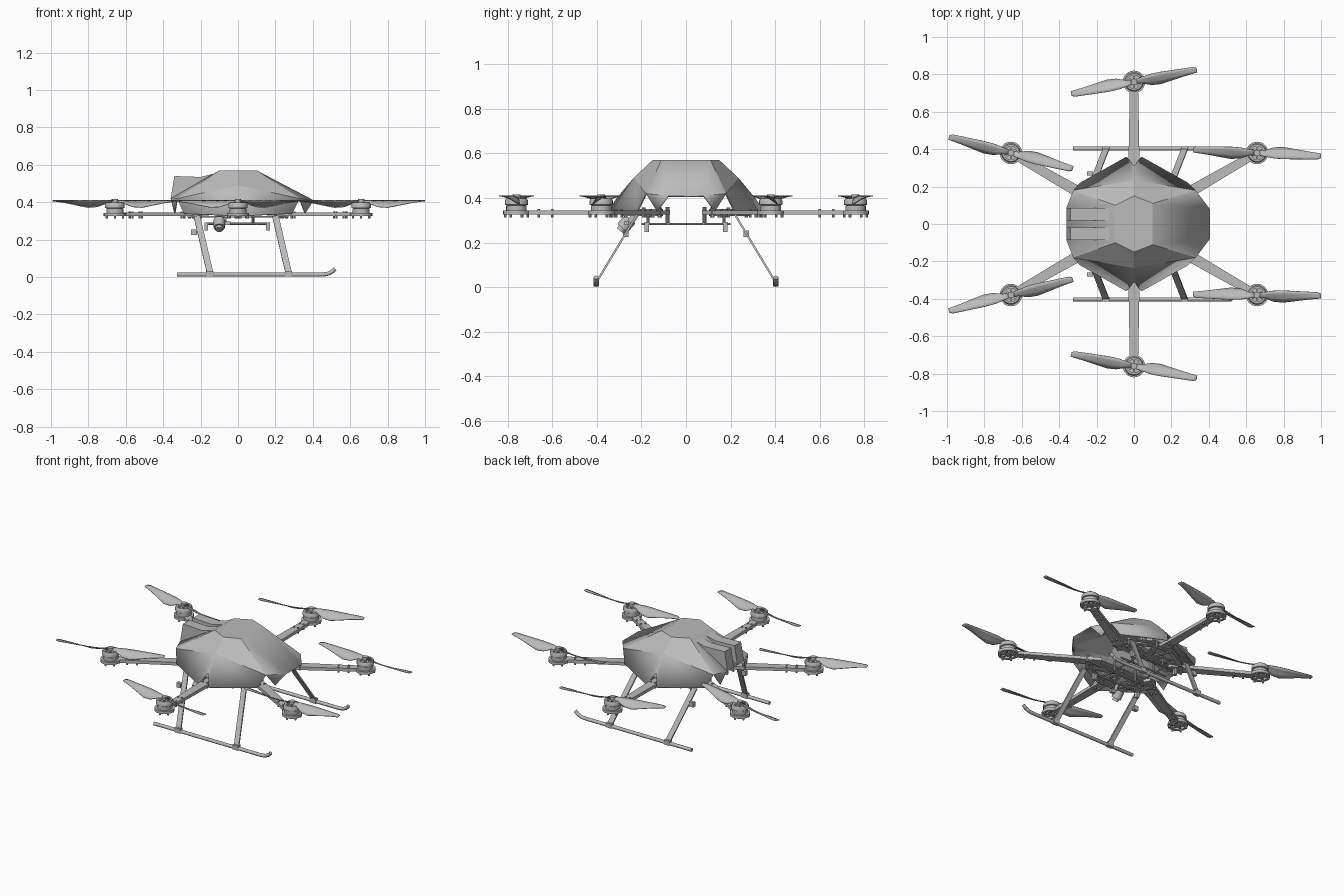
import bpy
import bmesh
from math import radians, cos, sin, pi
from mathutils import Vector, Matrix

old = bpy.data.objects.get("Cube")
if old:
    bpy.data.objects.remove(old)

grey = bpy.data.materials.new("light_grey")
grey.use_nodes = True
COLOUR = (0.5, 0.5, 0.5, 1)
grey.diffuse_color = COLOUR
grey.node_tree.nodes["Principled BSDF"].inputs["Base Color"].default_value = COLOUR


def finish(name, bm, smooth=None):
    """Turn a bmesh into a named, coloured object."""
    bmesh.ops.recalc_face_normals(bm, faces=bm.faces)
    mesh = bpy.data.meshes.new(name)
    bm.to_mesh(mesh)
    bm.free()
    mesh.materials.append(grey)
    obj = bpy.data.objects.new(name, mesh)
    bpy.context.collection.objects.link(obj)
    if smooth:
        bpy.ops.object.select_all(action='DESELECT')
        obj.select_set(True)
        bpy.context.view_layer.objects.active = obj
        bpy.ops.object.shade_smooth_by_angle(angle=radians(smooth))
    return obj


def strut(bm, a, b, width, thick, side=None, taper=1.0):
    """Flat bar from a to b; side is the direction of its width."""
    a, b = Vector(a), Vector(b)
    along = (b - a).normalized()
    side = Vector(side) if side else Vector((0, 0, 1)).cross(along)
    side = (side - along * side.dot(along)).normalized()
    up = along.cross(side)
    ends = []
    for p, w in ((a, width), (b, width * taper)):
        ends.append([bm.verts.new(p + side * w / 2 * s + up * thick / 2 * t)
                     for s, t in ((1, 1), (-1, 1), (-1, -1), (1, -1))])
    bm.faces.new(ends[0])
    bm.faces.new(ends[1])
    for i in range(4):
        j = (i + 1) % 4
        bm.faces.new((ends[0][i], ends[0][j], ends[1][j], ends[1][i]))


def rod(bm, a, b, radius, sides=10):
    a, b = Vector(a), Vector(b)
    turn = (b - a).to_track_quat('Z', 'Y').to_matrix().to_4x4()
    bmesh.ops.create_cone(bm, cap_ends=True, segments=sides, radius1=radius, radius2=radius,
                          depth=(b - a).length, matrix=Matrix.Translation((a + b) / 2) @ turn)


def lathe(bm, centre, profile, sides=24):
    """Closed (radius, z) profile turned about a vertical axis."""
    rings = []
    for k in range(sides):
        t = 2 * pi * k / sides
        rings.append([bm.verts.new((centre[0] + r * cos(t), centre[1] + r * sin(t), z))
                      for r, z in profile])
    n = len(profile)
    for k in range(sides):
        p, q = rings[k], rings[(k + 1) % sides]
        for i in range(n):
            j = (i + 1) % n
            bm.faces.new((p[i], p[j], q[j], q[i]))


def add_mirror(obj):
    obj.modifiers.new("mirror", 'MIRROR').use_axis = (False, True, False)


# Faceted shell, half built and mirrored
shell_points = dict(
    top_f=(.10, .11, .57), top_b=(-.10, .10, .57), top_s=(0, .15, .57), mid_f=(.10, 0, .57),
    mid_b=(-.10, 0, .57), shoulder=(0, .235, .49), nose_c=(.405, 0, .41), nose=(.405, .08, .41),
    foot_f=(.36, .13, .34), notch_f=(.33, .18, .42), hem_f=(.29, .22, .34), side_f=(.04, .36, .33),
    notch_s=(0, .31, .40), side_b=(-.04, .36, .33), hem_b=(-.29, .22, .34),
    notch_b=(-.325, .18, .42), foot_b=(-.34, .13, .34), tail=(-.36, .09, .42), tail_c=(-.36, 0, .42))
shell_faces = (
    "mid_f top_f top_s top_b mid_b", "nose_c nose top_f mid_f", "nose notch_f top_f",
    "nose foot_f notch_f", "top_f notch_f shoulder", "top_f shoulder top_s",
    "notch_f hem_f shoulder", "hem_f side_f shoulder", "side_f notch_s shoulder",
    "notch_s side_b shoulder", "side_b hem_b shoulder", "hem_b notch_b shoulder",
    "notch_b top_b shoulder", "top_b top_s shoulder", "notch_b foot_b tail",
    "tail top_b notch_b", "tail_c mid_b top_b tail")
bm = bmesh.new()
verts = {key: bm.verts.new(co) for key, co in shell_points.items()}
for names in shell_faces:
    bm.faces.new([verts[n] for n in names.split()])
shell = finish("body_shell", bm, 25)
add_mirror(shell)
wall = shell.modifiers.new("wall", 'SOLIDIFY')
wall.thickness = .006

# Rear scoop: two blocks with an open slot between them
bm = bmesh.new()
outline = ((-.36, .42), (-.34, .54), (-.2, .535), (-.08, .565), (-.08, .5))
walls = [[bm.verts.new((x, y, z)) for x, z in outline] for y in (.018, .085)]
for w in walls:
    bm.faces.new(w)
for i in range(len(outline)):
    j = (i + 1) % len(outline)
    bm.faces.new((walls[0][i], walls[0][j], walls[1][j], walls[1][i]))
add_mirror(finish("rear_scoop", bm))

# Arms, motors and propellers: heading, propeller angle, spin
ROTORS = ((30, -2.5, -1), (90, 10.5, 1), (150, -14, -1), (210, 14, 1), (270, -10.5, -1), (330, -1, 1))
REACH = .76
BLADE = ((.012, .012, -.012, .008), (.05, .018, -.02, .018), (.09, .024, -.034, .034),
         (.14, .026, -.038, .038), (.2, .024, -.03, .026), (.27, .022, -.02, .012),
         (.325, .02, -.014, .004), (.342, .012, -.012, .002))
for heading, prop_angle, spin in ROTORS:
    d = Vector((cos(radians(heading)), sin(radians(heading)), 0))
    side = Vector((-d.y, d.x, 0))
    hub = d * REACH
    tag = str(heading)

    bm = bmesh.new()
    lift = Vector((0, 0, .335))
    strut(bm, d * .2 + lift, hub - d * .04 + lift, .064, .02, taper=.7)
    for r in (.27, .34, .6, .66):
        for s in (-1, 1):
            p = d * r + side * .014 * s
            rod(bm, p + Vector((0, 0, .312)), p + Vector((0, 0, .35)), .006, 8)
    finish("arm_" + tag, bm)

    bm = bmesh.new()
    lathe(bm, hub, ((.044, .325), (.06, .325), (.06, .343), (.044, .343)))
    lathe(bm, hub, ((.004, .325), (.018, .325), (.018, .345), (.004, .345)), 12)
    for k in range(6):
        t = radians(heading + 60 * k)
        out = Vector((cos(t), sin(t), 0))
        strut(bm, hub + out * .015 + lift, hub + out * .05 + lift, .012, .014)
        strut(bm, hub + out * .01 + Vector((0, 0, .395)),
              hub + out * .045 + Vector((0, 0, .391)), .012, .008)
        rod(bm, hub + out * .05 + Vector((0, 0, .312)), hub + out * .05 + lift, .006, 8)
    finish("motor_mount_" + tag, bm, 40)

    bm = bmesh.new()
    lathe(bm, hub, ((.01, .343), (.046, .343), (.046, .366), (.01, .366)))
    lathe(bm, hub, ((.038, .366), (.052, .37), (.052, .388), (.046, .398), (.036, .398)))
    rod(bm, hub + Vector((0, 0, .36)), hub + Vector((0, 0, .416)), .017, 16)
    finish("motor_" + tag, bm, 40)

    bm = bmesh.new()
    for half in (0, 180):
        turn = Matrix.Rotation(radians(prop_angle + half), 3, 'Z')
        rows = []
        for r, lead, trail, drop in BLADE:
            rows.append([])
            for t in (0, .33, .67, 1):
                y = (lead + (trail - lead) * t) * spin
                z = .411 - drop * t ** 1.3
                rows[-1].append(bm.verts.new(turn @ Vector((r, y, 0)) + hub + Vector((0, 0, z))))
        for p, q in zip(rows, rows[1:]):
            for i in range(3):
                bm.faces.new((p[i], p[i + 1], q[i + 1], q[i]))
    prop = finish("propeller_" + tag, bm, 50)
    prop.modifiers.new("thickness", 'SOLIDIFY').thickness = .004

# Lattice frame plates on each side
bm = bmesh.new()
corners = ((-.26, .12), (-.2, .19), (-.05, .27), (.05, .27), (.2, .19), (.26, .12), (0, .115))
for z in (.322, .348):
    for i, a in enumerate(corners):
        b = corners[(i + 1) % len(corners)]
        strut(bm, (*a, z), (*b, z), .026, .006)
    for i in (1, 2, 3, 4):
        strut(bm, (*corners[i], z), (*corners[6], z), .02, .006)
for x, y in corners:
    rod(bm, (x, y, .312), (x, y, .358), .008)
add_mirror(finish("frame_lattice", bm))

# Payload rails under the frame
bm = bmesh.new()
for x in (-.1, .1):
    rod(bm, (x, 0, .283), (x, .2, .283), .005)
rod(bm, (-.18, .17, .285), (.17, .17, .285), .006)
rod(bm, (-.18, .08, .285), (.17, .08, .285), .006)
for x in (-.17, .16):
    strut(bm, (x, .175, .248), (x, .175, .292), .02, .02, (1, 0, 0))
for x in (-.08, .08):
    rod(bm, (x, .083, .285), (x, .083, .36), .008)
    rod(bm, (x, .17, .285), (x, .17, .325), .006)
add_mirror(finish("payload_rails", bm))

# Landing gear: legs, clamps and skids with upturned toes
bm = bmesh.new()
for x in (-.22, .2):
    strut(bm, (x, .22, .325), (x + .07, .40, .025), .034, .009, (1, 0, 0))
    strut(bm, (x + .05, .402, .018), (x + .09, .402, .018), .026, .03)
add_mirror(finish("landing_legs", bm))
bm = bmesh.new()
path = ((-.325, .013), (.45, .013), (.48, .017), (.503, .028), (.52, .044))
for (x, z), (x2, z2) in zip(path, path[1:]):
    rod(bm, (x, .403, z), (x2, .403, z2), .011, 12)
add_mirror(finish("landing_skids", bm, 40))
bm = bmesh.new()
strut(bm, (-.235, .27, .225), (-.235, .27, .255), .03, .024, (1, 0, 0))
add_mirror(finish("leg_sensor", bm))

# Tilted camera on a short bracket
bm = bmesh.new()
rod(bm, (-.1, -.25, .305), (-.1, -.285, .265), .03, 20)
rod(bm, (-.1, -.283, .267), (-.1, -.295, .253), .02, 16)
strut(bm, (-.065, -.25, .29), (-.065, -.22, .335), .03, .008, (0, 1, 0))
strut(bm, (-.07, -.265, .288), (-.04, -.265, .288), .02, .02)
strut(bm, (-.1, -.2, .33), (-.04, -.25, .33), .04, .008)
finish("camera", bm, 40)
